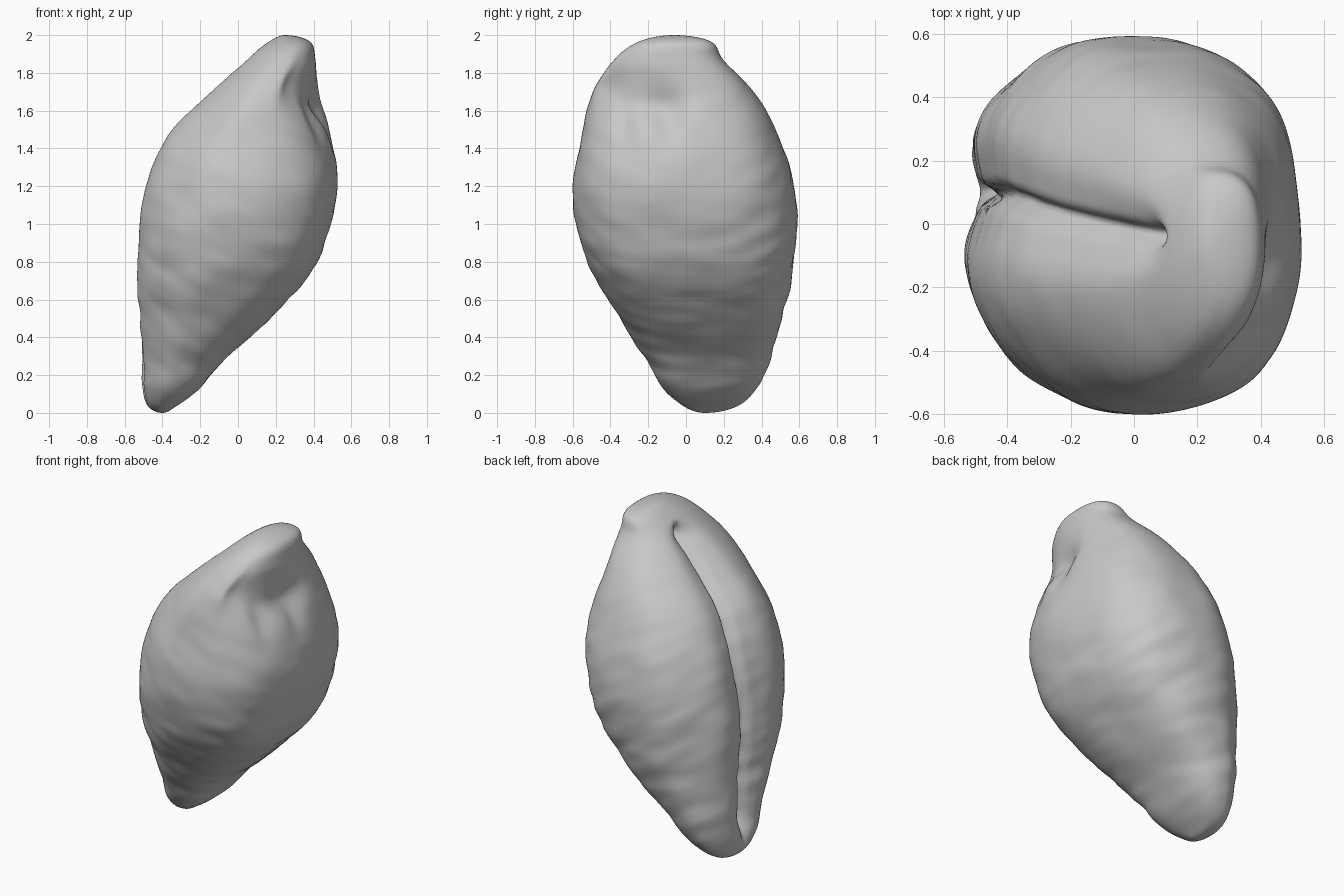
import bpy, bmesh, math
from mathutils import Vector, noise

if "Cube" in bpy.data.objects:
    bpy.data.objects.remove(bpy.data.objects["Cube"], do_unlink=True)

# Extents (x low, x high, y low, y high) at equal steps of a half turn, z = 1 - cos(u)
EXTENTS = [
    (-.40, -.40, .10, .10), (-.475, -.33, -.01, .27), (-.515, -.20, -.125, .38),
    (-.53, -.06, -.215, .45), (-.545, .17, -.35, .51), (-.56, .385, -.495, .56),
    (-.545, .49, -.58, .59), (-.49, .525, -.59, .56), (-.365, .49, -.545, .475),
    (-.155, .44, -.49, .35), (.035, .415, -.385, .20), (.165, .38, -.25, .13),
    (.25, .25, -.06, -.06)]
RINGS, SIDES = 130, 200


def extent(f):
    """Smooth interpolation through the extents, f from 0 to 1."""
    last = len(EXTENTS) - 1
    i = min(int(f * last), last - 1)
    t = f * last - i
    rows = [Vector(r) for r in EXTENTS]
    rows = [2 * rows[0] - rows[1]] + rows + [2 * rows[-1] - rows[-2]]
    a, b, c, d = rows[i:i + 4]
    return b + (c - a) * t / 2 + (2 * a - 5 * b + 4 * c - d) * t * t / 2 + (3 * b - a - 3 * c + d) * t ** 3 / 2


def bump(value, centre, width):
    return math.exp(-((value - centre) / width) ** 2)


def step(value, low, high):
    t = max(0, min(1, (value - low) / (high - low)))
    return t * t * (3 - 2 * t)


def rounded(c, power):
    return math.copysign(abs(c) ** power, c)


def surface(f, angle):
    x0, x1, y0, y1 = extent(f)
    z = 1 - math.cos(f * math.pi)
    c, s = math.cos(angle), math.sin(angle)
    # Oval section, squarer on the back of the grain than on the creased belly
    diagonal = abs(c * s) * 2
    upper = step(z, 1.2, 1.6)
    if c > 0:
        target = .79 if s > 0 else .77 + .08 * upper
    else:
        target = .95 if s > 0 else .97 + .1 * upper
    power = .88 + (target - .88) * diagonal
    x = (x0 + x1) / 2 + (x1 - x0) / 2 * rounded(c, power)
    y = (y0 + y1) / 2 + (y1 - y0) / 2 * rounded(s, power)
    # Long crease down the belly, curving inward near the top
    if c < 0:
        crease = .1 - .14 * step(z, 1.1, 1.9) + .012 * math.sin(z * 5)
        fade = step(z, .02, .3) * (1 - step(z, 1.82, 1.93)) * step(-c, 0, .5)
        wide = .14 * (y1 - y0)
        x += fade * (.08 * bump(y, crease, wide) + .06 * bump(y, crease, .028))
    # Germ hollow with a slanted front lip and channels
    else:
        side = step(c, .1, .65)
        x -= side * .14 * max(0, .05 - y) * bump(z, 1.72, .14)
        x -= side * .06 * bump(y, -.14, .15) * bump(z, 1.62, .09)
        x -= side * .03 * bump(y, -.33, .06) * bump(z, 1.55, .12)
        x -= side * .03 * bump(y, -.09, .07) * bump(z, 1.52, .09)
    # Slanting wrinkles, strongest on the lower half, and soft lumps
    p = Vector((x, y, z))
    fade = math.sin(f * math.pi)
    wrinkle = noise.noise(Vector((x * 5, y * 5, z * 11 + x * 5)))
    lump = noise.noise(p * 4 + Vector((7, 3, 1)))
    out = Vector((c, s, 0))
    return p + out * fade * (wrinkle * (.011 - .006 * step(z, .7, 1.1)) + lump * .01)


# Skin of stacked rings
bm = bmesh.new()
bottom = bm.verts.new(surface(0, 0))
rings = [[bm.verts.new(surface(i / RINGS, 2 * math.pi * j / SIDES)) for j in range(SIDES)]
         for i in range(1, RINGS)]
top = bm.verts.new(surface(1, 0))
for j in range(SIDES):
    k = (j + 1) % SIDES
    bm.faces.new((bottom, rings[0][k], rings[0][j]))
    bm.faces.new((top, rings[-1][j], rings[-1][k]))
    for low, high in zip(rings, rings[1:]):
        bm.faces.new((low[j], low[k], high[k], high[j]))
for face in bm.faces:
    face.smooth = True
mesh = bpy.data.meshes.new("grain_kernel")
bm.to_mesh(mesh)
bm.free()
kernel = bpy.data.objects.new("grain_kernel", mesh)
bpy.context.collection.objects.link(kernel)

# Plain grey
grey = bpy.data.materials.new("plain_grey")
grey.use_nodes = True
colour = (.58, .58, .58, 1)
grey.diffuse_color = colour
grey.node_tree.nodes["Principled BSDF"].inputs["Base Color"].default_value = colour
mesh.materials.append(grey)
